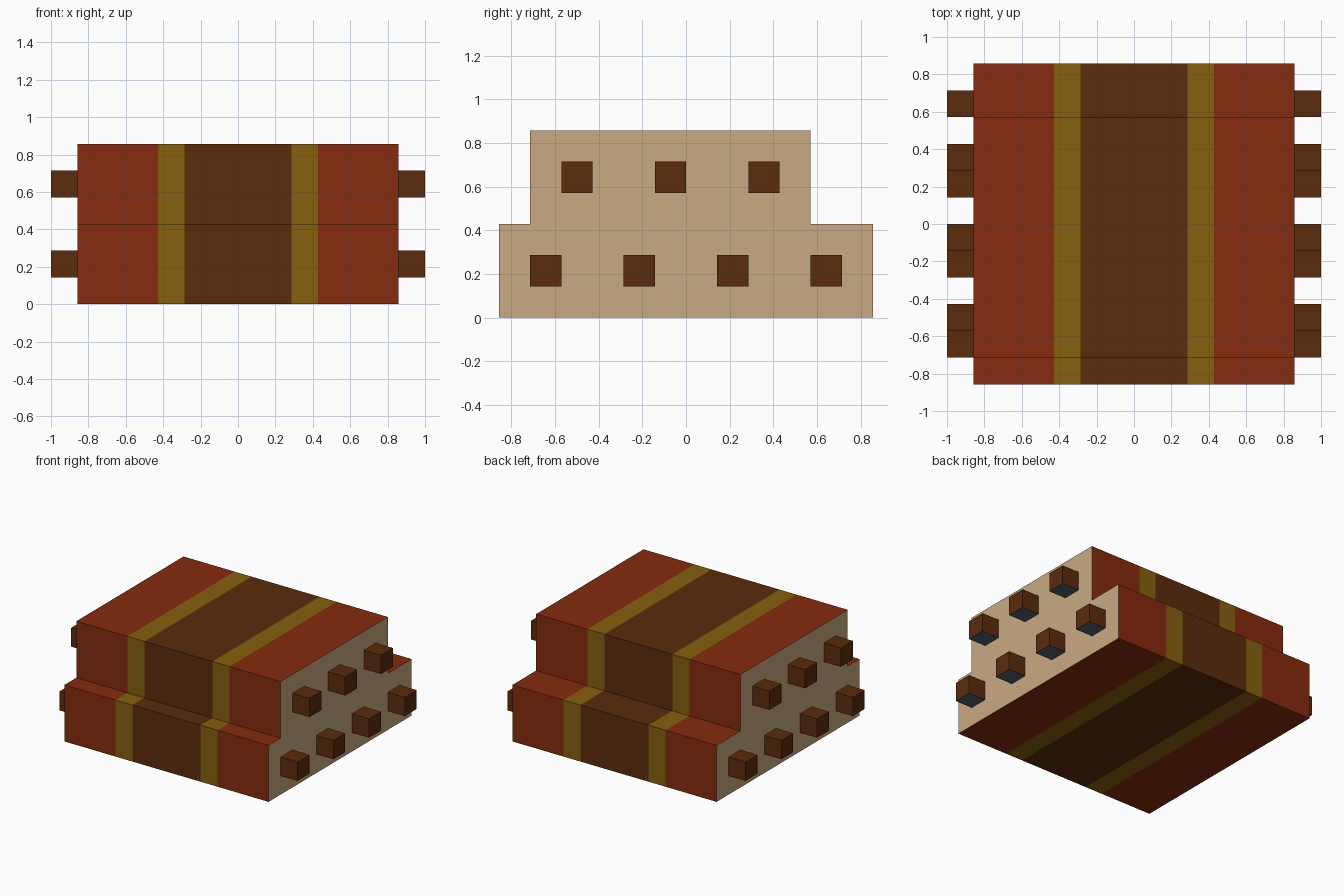
import bpy, bmesh

if "Cube" in bpy.data.objects:
    bpy.data.objects.remove(bpy.data.objects["Cube"])

U = 1 / 7  # grid module


def material(name, r, g, b):
    def lin(c):
        c /= 255
        return c / 12.92 if c <= 0.04045 else ((c + 0.055) / 1.055) ** 2.4
    m = bpy.data.materials.new(name)
    m.diffuse_color = (lin(r), lin(g), lin(b), 1)
    m.use_nodes = True
    m.node_tree.nodes["Principled BSDF"].inputs["Base Color"].default_value = m.diffuse_color
    return m


red = material("red", 134, 43, 14)
gold = material("gold", 134, 96, 14)
brown = material("brown", 91, 43, 13)
tan = material("tan", 200, 170, 130)
slate = material("slate", 78, 95, 112)


def finish(bm, name, mats):
    bmesh.ops.recalc_face_normals(bm, faces=bm.faces)
    me = bpy.data.meshes.new(name)
    bm.to_mesh(me)
    bm.free()
    for m in mats:
        me.materials.append(m)
    ob = bpy.data.objects.new(name, me)
    bpy.context.collection.objects.link(ob)
    return ob


# Stepped body: side profile swept along x, cut where the bands change
profile = [(-6, 0), (6, 0), (6, 3), (4, 3), (4, 6), (-5, 6), (-5, 3), (-6, 3)]
cuts = [-6, -3, -2, 2, 3, 6]
bm = bmesh.new()
rings = [[bm.verts.new((x * U, y * U, z * U)) for y, z in profile] for x in cuts]
for a, b in zip(rings, rings[1:]):
    for i in range(len(profile)):
        j = (i + 1) % len(profile)
        bm.faces.new((a[i], a[j], b[j], b[i]))
bm.faces.new(rings[0])
bm.faces.new(rings[-1])
bm.normal_update()
for f in bm.faces:
    x = abs(f.calc_center_median().x) / U
    if abs(f.normal.x) > 0.5:
        f.material_index = 3          # end caps
    elif x > 3:
        f.material_index = 0          # outer bands
    elif x > 2:
        f.material_index = 1          # stripes
    else:
        f.material_index = 2          # middle band
finish(bm, "stepped_body", [red, gold, brown, tan])


# Square pegs on both ends, with slate undersides
def peg(name, side, y, z):
    bm = bmesh.new()
    bmesh.ops.create_cube(bm, size=U)
    bm.normal_update()
    for f in bm.faces:
        f.material_index = 1 if f.normal.z < -0.5 else 0
    ob = finish(bm, name, [brown, slate])
    ob.location = (side * 6.5 * U, y * U, z * U)


for side, label in ((1, "right"), (-1, "left")):
    for y in (-4.5, -1.5, 1.5, 4.5):
        peg(label + "_lower_peg", side, y, 1.5)
    for y in (-3.5, -0.5, 2.5):
        peg(label + "_upper_peg", side, y, 4.5)
